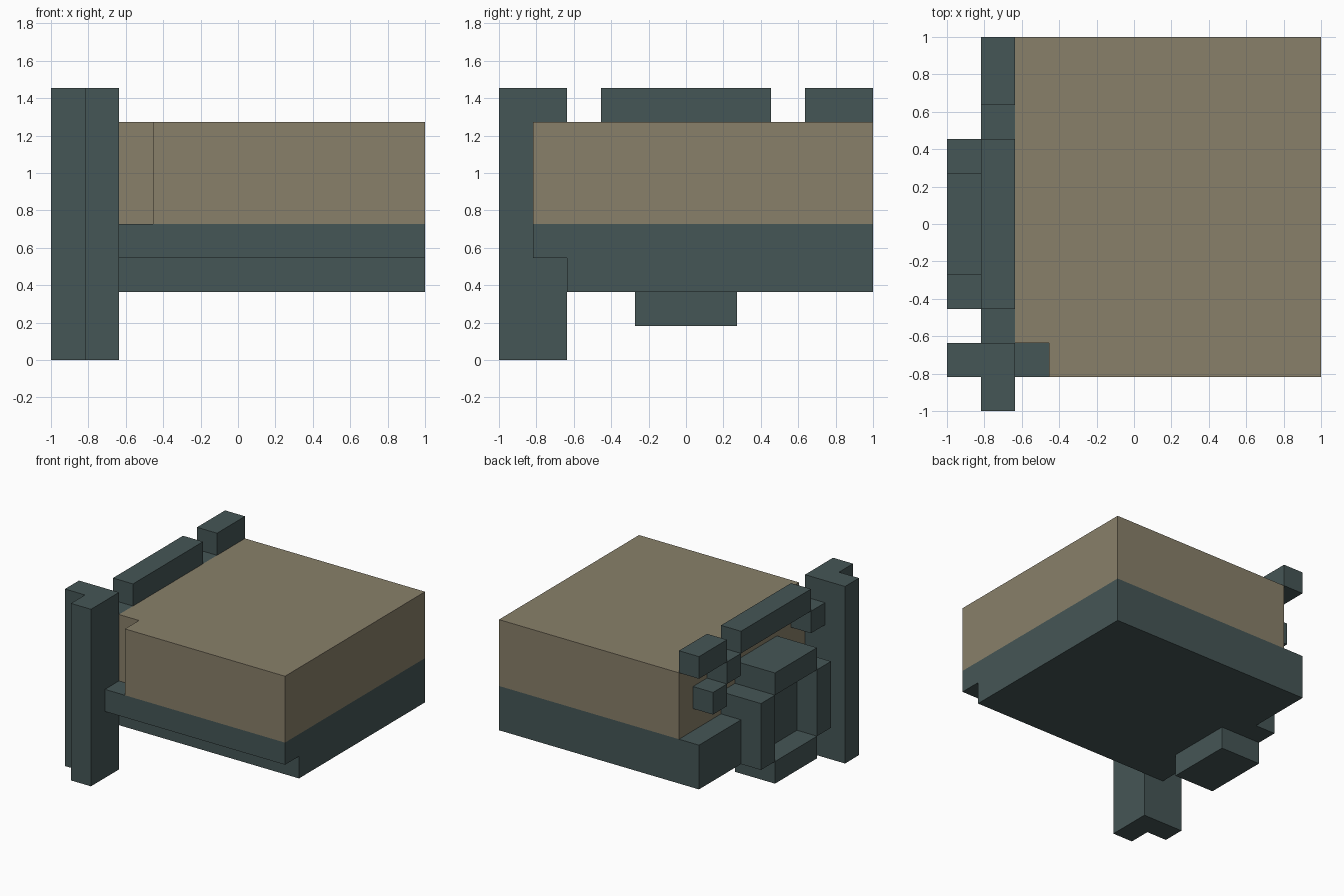
import bpy
import bmesh

old = bpy.data.objects.get("Cube")
if old:
    bpy.data.objects.remove(old, do_unlink=True)

U = 2 / 11  # one block


def material(name, rgb):
    m = bpy.data.materials.new(name)
    m.use_nodes = True
    colour = (*rgb, 1)
    m.diffuse_color = colour
    m.node_tree.nodes["Principled BSDF"].inputs["Base Color"].default_value = colour
    return m


slate = material("dark slate", (0.060, 0.093, 0.093))
tan = material("dull tan", (0.25, 0.216, 0.144))


def prism(name, mat, outline, start, end, axis):
    """Extrude an outline given in blocks along the x, y or z axis."""
    def place(a, b, c):
        x, y, z = {"x": (c, a, b), "y": (a, c, b), "z": (a, b, c)}[axis]
        return x * U - 1, y * U - 1, z * U

    bm = bmesh.new()
    face = bm.faces.new([bm.verts.new(place(a, b, start)) for a, b in outline])
    grown = bmesh.ops.extrude_face_region(bm, geom=[face])["geom"]
    shift = [q - p for p, q in zip(place(0, 0, start), place(0, 0, end))]
    bmesh.ops.translate(bm, vec=shift,
                        verts=[v for v in grown if isinstance(v, bmesh.types.BMVert)])
    bmesh.ops.recalc_face_normals(bm, faces=bm.faces)
    mesh = bpy.data.meshes.new(name)
    bm.to_mesh(mesh)
    bm.free()
    mesh.materials.append(mat)
    ob = bpy.data.objects.new(name, mesh)
    bpy.context.collection.objects.link(ob)
    return ob


def box(name, x, y, z, mat=slate):
    (a, b), (c, d) = x, y
    return prism(name, mat, [(a, c), (b, c), (b, d), (a, d)], *z, "z")


# Main body with a notched corner, on a stepped base
prism("body", tan, [(3, 1), (11, 1), (11, 11), (2, 11), (2, 2), (3, 2)], 4, 7, "z")
prism("base", slate, [(2, 2), (11, 2), (11, 4), (1, 4), (1, 3), (2, 3)], 1, 11, "x")

# Tall corner post with an L-shaped section
prism("corner_post", slate, [(1, 0), (2, 0), (2, 2), (0, 2), (0, 1), (1, 1)], 0, 8, "z")

# Side hub: a square ring around a recessed panel
box("hub_panel", (1, 2), (4, 7), (2, 5))
for label, z in (("bottom", (1, 2)), ("top", (5, 6))):
    box("hub_" + label, (0, 2), (4, 7), z)
for label, y in (("front", (3, 4)), ("back", (7, 8))):
    box("hub_" + label, (0, 2), y, (2, 5))

# Stepped arch above the hub
box("arch_top", (1, 2), (3, 8), (7, 8))
for label, y in (("front", (2, 3)), ("back", (8, 9))):
    box("arch_step_" + label, (1, 2), y, (6, 7))
box("arch_lower_step", (1, 2), (9, 10), (5, 6))
box("rear_rail", (1, 2), (9, 11), (7, 8))
